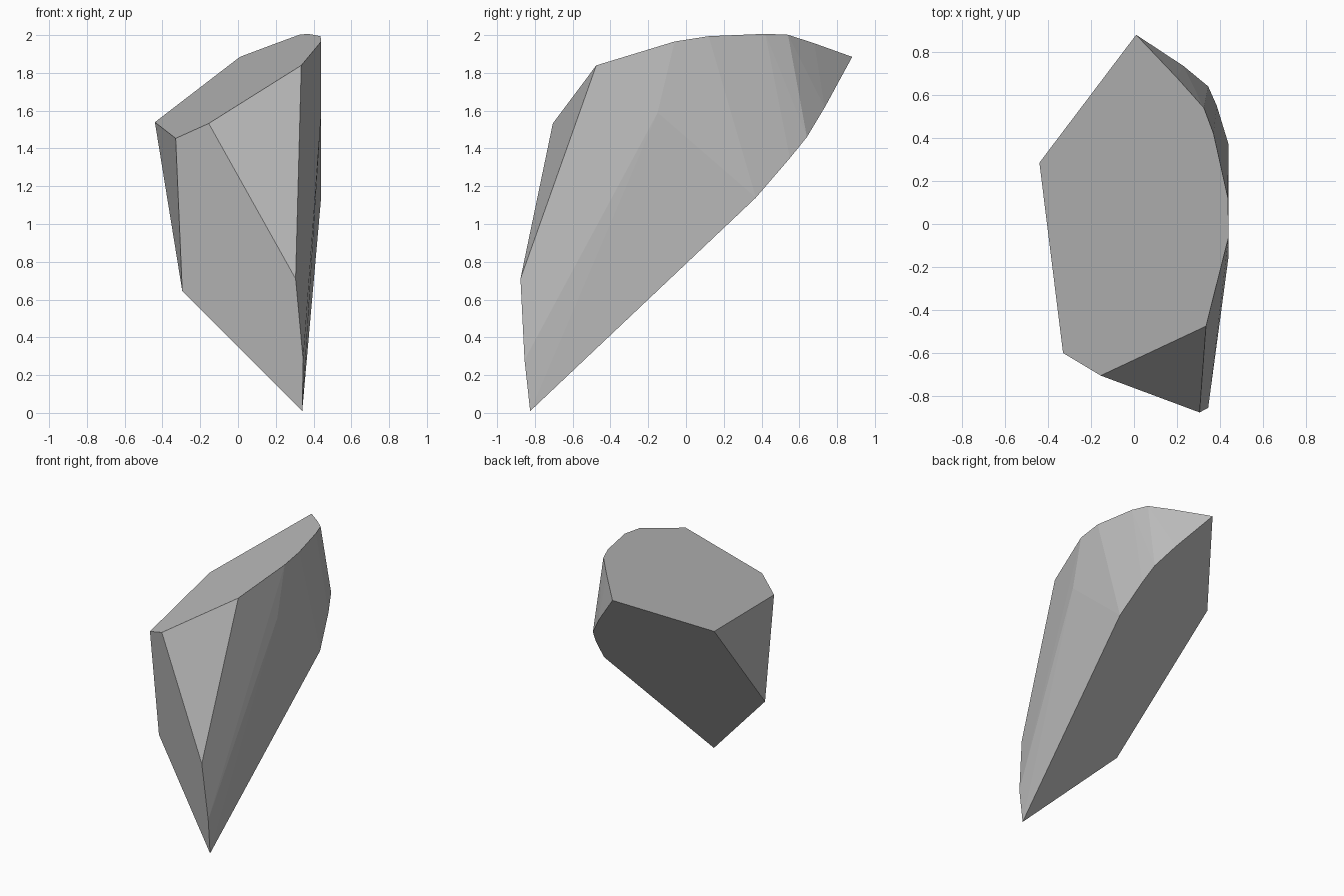
import bpy, bmesh, math

if "Cube" in bpy.data.objects:
    bpy.data.objects.remove(bpy.data.objects["Cube"])

# Flat cuts of the shard
def top(x, y):                      # sloping upper cut: height from plan position
    return (x, y, 1.734 + 0.55 * x + 0.165 * y)

def under(x, y):                    # slanted underside / back cut
    return (x, y, (y + 1.025 - 0.56 * x) / 1.008)

def front(x, z):                    # upright front cut: depth from x and height
    return (x, -0.635 - 0.555 * x - 0.1015 * z, z)

# Rim of the upper cut
corners = [top(x, y) for x, y in (
    (0.01, 0.88), (-0.44, 0.285), (-0.33, -0.60), (-0.155, -0.705), (0.335, -0.475),
    (0.44, -0.06), (0.437, 0.12), (0.37, 0.42), (0.325, 0.54), (0.20, 0.68))]
# Rim of the underside, along the curved right flank
corners += [under(x, y) for x, y in (
    (0.34, -0.825), (-0.295, -0.54), (0.44, 0.37), (0.385, 0.55), (0.345, 0.64), (0.23, 0.735))]
# Front ridge and the bulge of the right flank
corners += [front(0.305, 0.71), front(0.345, 0.28), (0.44, -0.15, 1.59)]

# Wrap the corners in a convex solid and merge coplanar triangles
bm = bmesh.new()
for c in corners:
    bm.verts.new(c)
bmesh.ops.convex_hull(bm, input=bm.verts[:])
bmesh.ops.dissolve_limit(bm, angle_limit=math.radians(1.5), verts=bm.verts[:], edges=bm.edges[:])
bmesh.ops.recalc_face_normals(bm, faces=bm.faces[:])
mesh = bpy.data.meshes.new("rock_shard")
bm.to_mesh(mesh)
bm.free()

# Plain grey stone
stone = bpy.data.materials.new("grey_stone")
stone.diffuse_color = (0.5, 0.5, 0.5, 1)
stone.use_nodes = True
stone.node_tree.nodes["Principled BSDF"].inputs["Base Color"].default_value = stone.diffuse_color
mesh.materials.append(stone)
bpy.context.collection.objects.link(bpy.data.objects.new("rock_shard", mesh))
